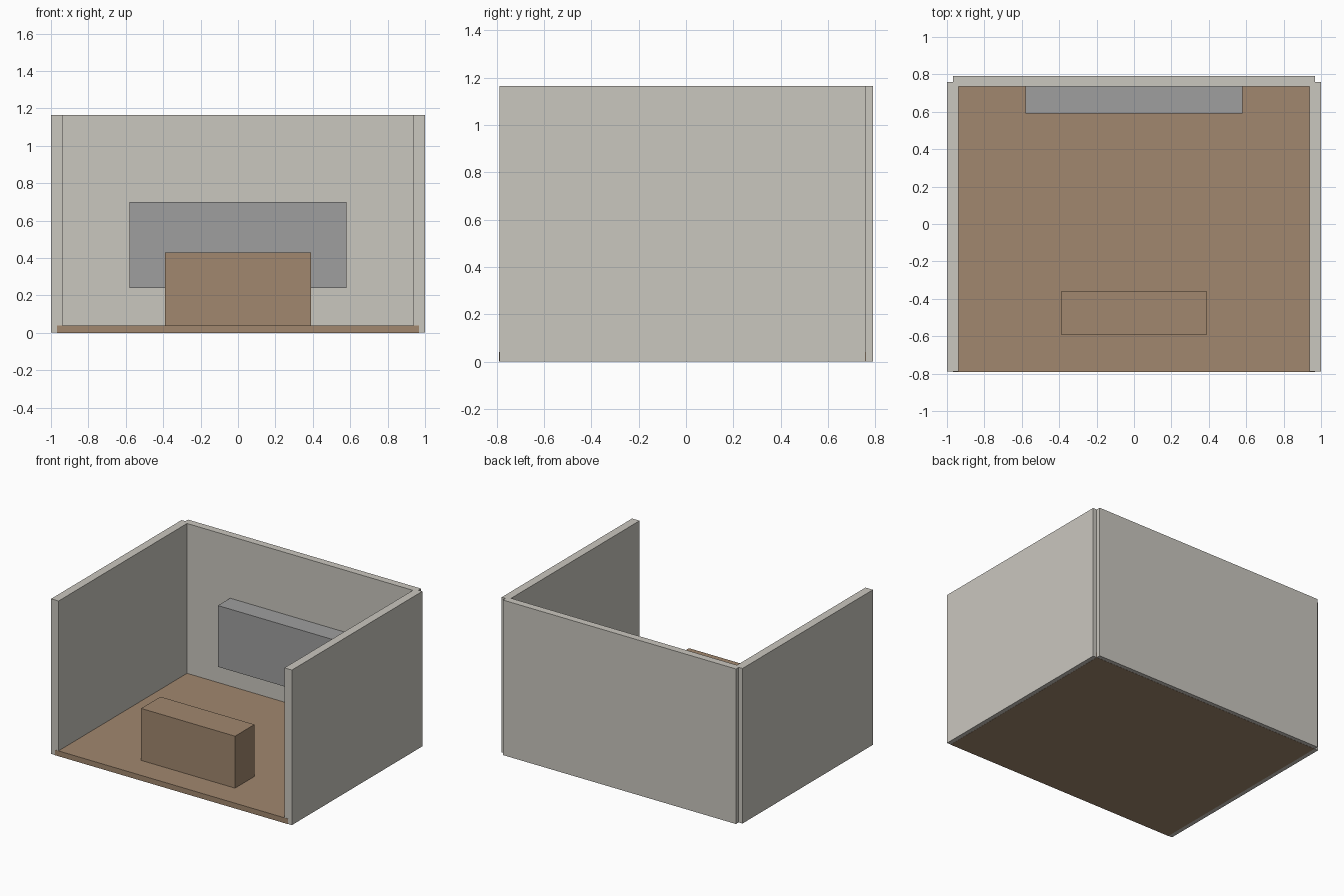
import bpy

if "Cube" in bpy.data.objects:
    bpy.data.objects.remove(bpy.data.objects["Cube"])


def srgb(r, g, b):
    """8-bit display colour to linear."""
    f = lambda c: c / 12.92 if c <= 0.04045 else ((c + 0.055) / 1.055) ** 2.4
    return (f(r / 255), f(g / 255), f(b / 255), 1.0)


def material(name, rgb):
    m = bpy.data.materials.new(name)
    m.diffuse_color = srgb(*rgb)
    m.use_nodes = True
    m.node_tree.nodes["Principled BSDF"].inputs["Base Color"].default_value = m.diffuse_color
    return m


PLASTER = material("warm_grey_plaster", (202, 199, 191))
WOOD = material("brown_wood", (161, 135, 110))
GREY = material("mid_grey", (159, 159, 159))


def box(name, x, y, z, mat):
    """Box from (min, max) pairs on each axis."""
    bpy.ops.mesh.primitive_cube_add(size=1)
    ob = bpy.context.object
    ob.name = name
    ob.data.name = name
    mid = [(a + b) / 2 for a, b in (x, y, z)]
    dim = [b - a for a, b in (x, y, z)]
    for v in ob.data.vertices:
        v.co = [m + c * d for m, c, d in zip(mid, v.co, dim)]
    ob.data.materials.append(mat)
    return ob


EPS = 0.001  # floor sits a hair proud of the walls' front and bottom faces
HEIGHT = 1.165

# Floor slab, running to the middle of each wall
box("floor", (-0.968, 0.968), (-0.79, 0.76), (0, 0.04), WOOD)

# Side walls
for side, name in ((-1, "left_wall"), (1, "right_wall")):
    xs = sorted((side * 0.938, side * 1.0))
    box(name, xs, (-0.79 + EPS, 0.758), (EPS, HEIGHT), PLASTER)

# Back wall, ending at the side walls' centre lines
box("back_wall", (-0.968, 0.968), (0.735, 0.79), (EPS, HEIGHT), PLASTER)

# Counter standing near the open front
box("counter", (-0.39, 0.39), (-0.592, -0.362), (0.04, 0.43), WOOD)

# Cabinet hung on the back wall
box("wall_cabinet", (-0.58, 0.58), (0.59, 0.735), (0.24, 0.70), GREY)
